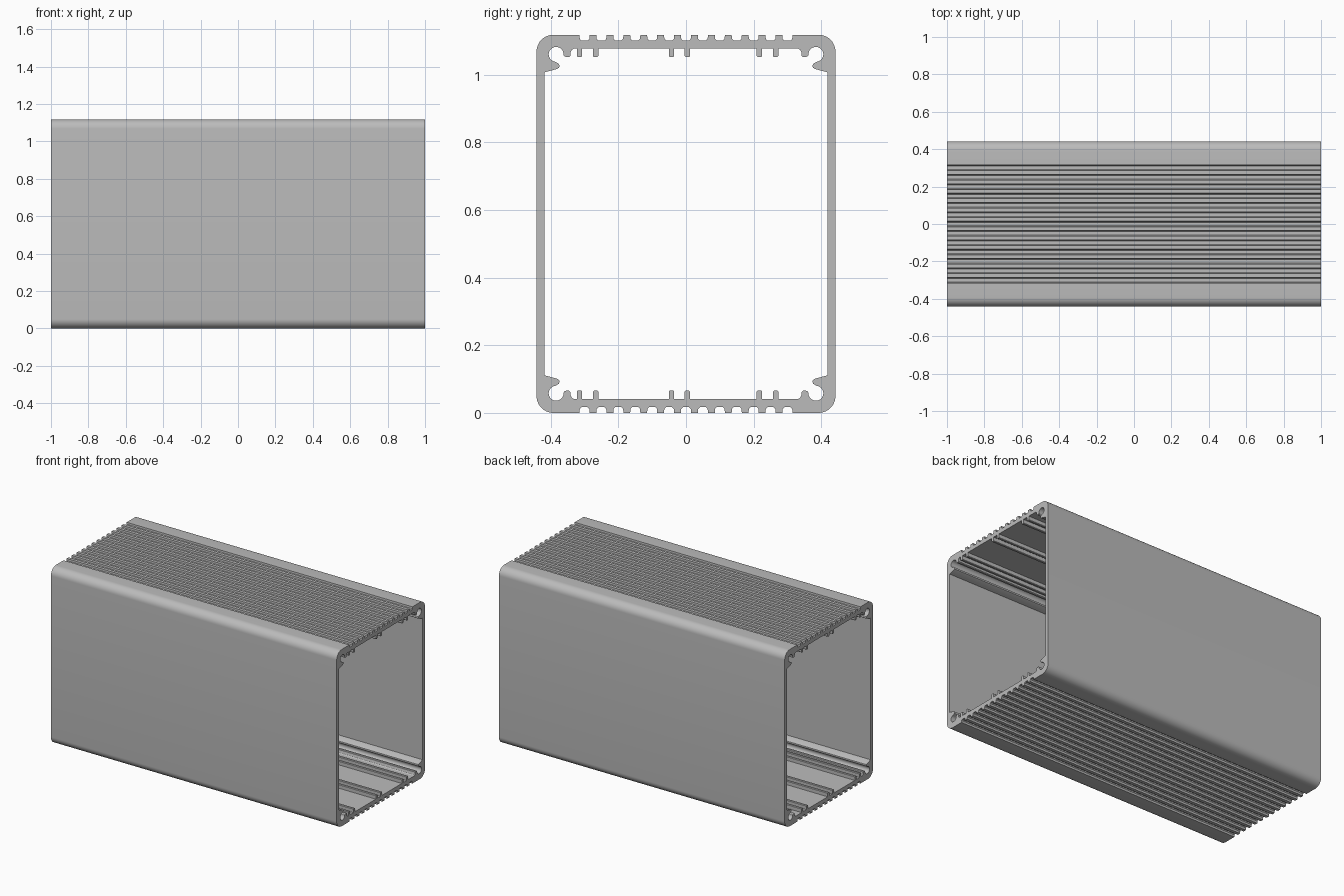
import bpy, bmesh
from math import sin, cos, radians

if "Cube" in bpy.data.objects:
    bpy.data.objects.remove(bpy.data.objects["Cube"], do_unlink=True)

HALF_Y, HEIGHT, LENGTH = 0.442, 1.118, 2.0
CORNER_R = 0.05
DECK = HEIGHT - 0.041          # inner face of the top wall


def arc(cy, cz, r, start, end, steps):
    """Points on an arc, angles in degrees."""
    angles = [radians(start + (end - start) * i / steps) for i in range(steps + 1)]
    return [(cy + r * cos(a), cz + r * sin(a)) for a in angles]


def mirror_y(points):
    return [(-y, z) for y, z in reversed(points)]


def close_loop(top):
    """Complete a top path, running left to right, with its mirror below."""
    return top + [(y, HEIGHT - z) for y, z in reversed(top)]


def from_corner(points):
    """Turn distances from the outer corner into section coordinates."""
    return [(-HALF_Y + a, HEIGHT - b) for a, b in points]


# Outer outline: rounded corners and thirteen shallow grooves
outer_corner = arc(-HALF_Y + CORNER_R, HEIGHT - CORNER_R, CORNER_R, 180, 90, 10)
outer = list(outer_corner)
half_groove = [(-0.015, 0), (-0.014, -0.012), (-0.009, -0.017)]
for i in range(-6, 7):
    outer += [(i * 0.05 + y, HEIGHT + z) for y, z in half_groove + mirror_y(half_groove)]
outer += mirror_y(outer_corner)

# Inner corner: lower arm, round screw channel, upper arm
screw_corner = from_corner([(0.024, 0.111), (0.061, 0.101), (0.067, 0.097),
                            (0.068, 0.092), (0.066, 0.086)])
screw_corner += arc(-HALF_Y + 0.058, HEIGHT - 0.058, 0.022, 262, -5, 22)
screw_corner += from_corner([(0.083, 0.064), (0.088, 0.066), (0.096, 0.066),
                             (0.1, 0.062), (0.101, 0.052), (0.104, 0.045), (0.11, 0.041)])

# Inner outline: three pairs of guide ribs between the screw channels
inner = list(screw_corner)
half_rib = [(-0.008, 0), (-0.008, -0.022), (-0.005, -0.025)]
for centre in (-0.315, -0.267, -0.043, 0.004, 0.217, 0.265):
    inner += [(centre + y, DECK + z) for y, z in half_rib + mirror_y(half_rib)]
inner += mirror_y(screw_corner)

# Extrude the hollow section along x
bm = bmesh.new()
edges = []
for loop in (close_loop(outer), close_loop(inner)):
    verts = [bm.verts.new((-LENGTH / 2, y, z)) for y, z in loop]
    edges += [bm.edges.new((v, verts[i - 1])) for i, v in enumerate(verts)]
bmesh.ops.triangle_fill(bm, edges=edges, use_beauty=True, normal=(1, 0, 0))
extruded = bmesh.ops.extrude_face_region(bm, geom=bm.faces[:], use_keep_orig=True)
moved = [g for g in extruded["geom"] if isinstance(g, bmesh.types.BMVert)]
bmesh.ops.translate(bm, verts=moved, vec=(LENGTH, 0, 0))
bmesh.ops.recalc_face_normals(bm, faces=bm.faces[:])

mesh = bpy.data.meshes.new("enclosure_body")
bm.to_mesh(mesh)
bm.free()
body = bpy.data.objects.new("enclosure_body", mesh)
bpy.context.collection.objects.link(body)

# Plain grey metal
grey = bpy.data.materials.new("plain grey")
grey.use_nodes = True
grey.diffuse_color = (0.5, 0.5, 0.5, 1)
grey.node_tree.nodes["Principled BSDF"].inputs["Base Color"].default_value = (0.5, 0.5, 0.5, 1)
mesh.materials.append(grey)

bpy.ops.object.select_all(action='DESELECT')
body.select_set(True)
bpy.context.view_layer.objects.active = body
bpy.ops.object.shade_smooth_by_angle(angle=radians(30))
